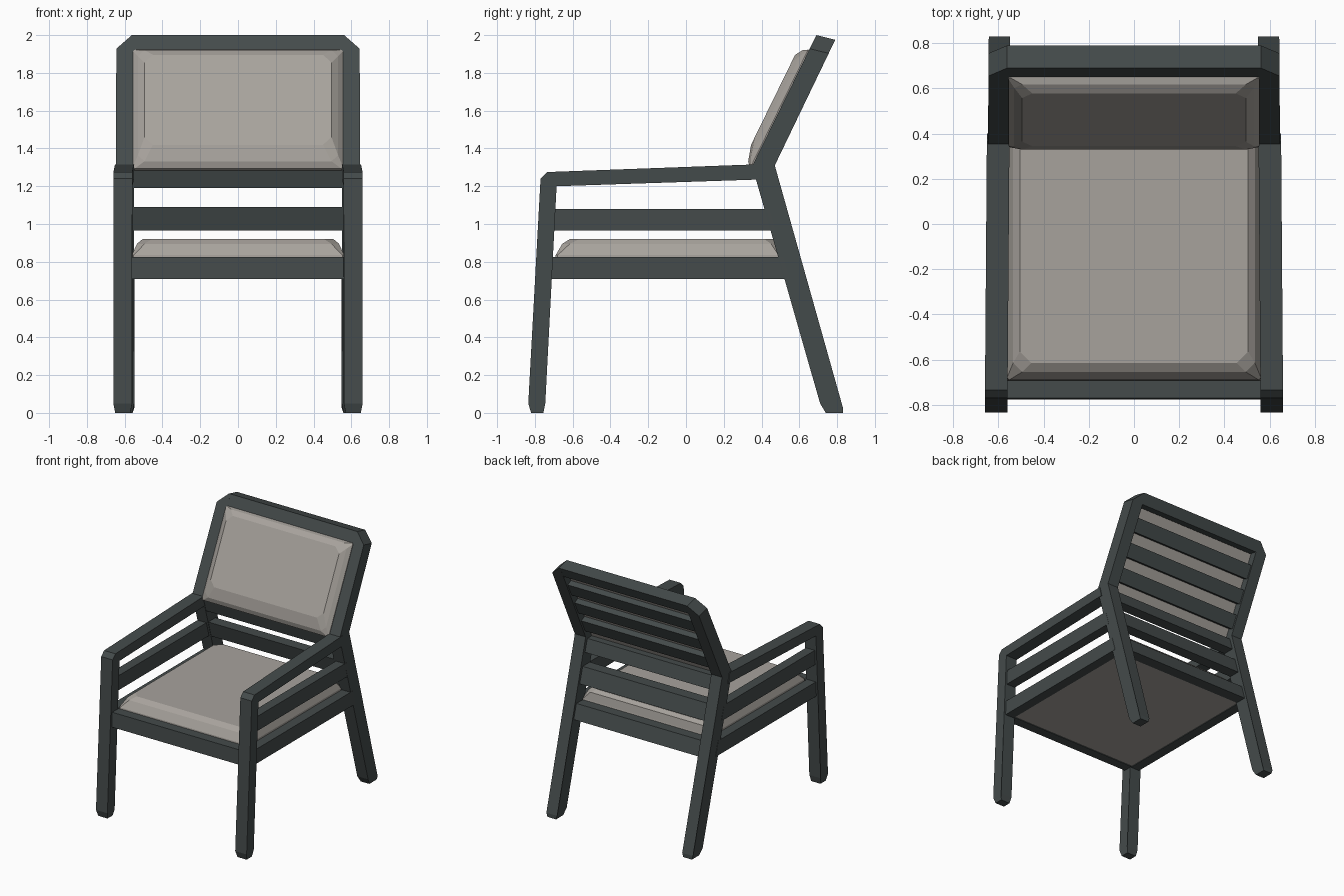
import bpy, bmesh, math
from mathutils import Vector, Matrix

if "Cube" in bpy.data.objects:
    bpy.data.objects.remove(bpy.data.objects["Cube"])


def material(name, rgb):
    m = bpy.data.materials.new(name)
    m.diffuse_color = (*rgb, 1)
    m.use_nodes = True
    m.node_tree.nodes["Principled BSDF"].inputs["Base Color"].default_value = m.diffuse_color
    return m


FRAME = material("dark slate frame", (0.058, 0.070, 0.070))
FABRIC = material("warm grey fabric", (0.39, 0.365, 0.335))


def finish(name, bm, mat, mirror=False):
    bmesh.ops.recalc_face_normals(bm, faces=bm.faces)
    me = bpy.data.meshes.new(name)
    bm.to_mesh(me)
    bm.free()
    me.materials.append(mat)
    ob = bpy.data.objects.new(name, me)
    bpy.context.collection.objects.link(ob)
    if mirror:
        ob.modifiers.new("mirror", "MIRROR").use_clip = False
    return ob


def prism(points, x0, x1):
    """Extrude a side profile of (y, z) points from x0 to x1."""
    bm = bmesh.new()
    face = bm.faces.new([bm.verts.new((x0, y, z)) for y, z in points])
    new = bmesh.ops.extrude_face_region(bm, geom=[face])["geom"]
    for v in new:
        if isinstance(v, bmesh.types.BMVert):
            v.co.x = x1
    return bm


def splay(bm):
    """Sides close in slightly to the back; feet are narrowed."""
    mid = 0.61
    for v in bm.verts:
        if v.co.z < 0.01:
            v.co.x += 0.01 if v.co.x < mid else -0.01
        v.co.x -= 0.012 * (v.co.y + 0.8) / 1.6


# Front legs with the arms in one bent profile
bm = prism([(-0.82, 0), (-0.755, 0), (-0.745, 0.05), (-0.685, 1.20), (0.40, 1.236),
            (0.38, 1.316), (-0.735, 1.275), (-0.77, 1.24), (-0.835, 0.05)], 0.56, 0.66)
splay(bm)
finish("front_leg_and_arm", bm, FRAME, True)

# Back legs bending into the backrest posts, with the top corner cut off
bm = prism([(0.74, 0), (0.83, 0), (0.83, 0.03), (0.47, 1.31), (0.79, 1.975),
            (0.69, 2.0), (0.352, 1.31), (0.372, 1.23), (0.71, 0.05)], 0.56, 0.655)
splay(bm)
cut = Vector((0.08, -0.035, -0.07)).cross(Vector((0, 0.1, -0.025)))
if cut.z < 0:
    cut = -cut
res = bmesh.ops.bisect_plane(bm, geom=bm.verts[:] + bm.edges[:] + bm.faces[:],
                             plane_co=(0.562, 0.69, 2.0), plane_no=cut, clear_outer=True)
bmesh.ops.holes_fill(bm, edges=[e for e in bm.edges if e.is_boundary])
finish("back_leg_and_post", bm, FRAME, True)

# Side rails
for name, z0, z1 in (("side_seat_rail", 0.71, 0.825), ("side_arm_rail", 0.965, 1.08)):
    yf, yb = -0.72, lambda z: 0.40 + (1.23 - z) * 0.288
    bm = prism([(yf, z0), (yb(z0), z0), (yb(z1), z1), (yf, z1)], 0.568, 0.645)
    finish(name, bm, FRAME, True)

# Front rail
finish("front_seat_rail", prism([(-0.777, 0.71), (-0.70, 0.71), (-0.692, 0.825), (-0.771, 0.825)],
                                -0.58, 0.58), FRAME)

# Rails between the back legs, tilted with them
for name, z0, z1 in (("back_seat_rail", 0.71, 0.825), ("back_middle_rail", 0.965, 1.09),
                     ("back_upper_rail", 1.19, 1.29)):
    y = lambda z: 0.375 + (1.23 - z) * 0.288
    bm = prism([(y(z0), z0), (y(z0) + 0.09, z0), (y(z1) + 0.09, z1), (y(z1), z1)], -0.57, 0.57)
    finish(name, bm, FRAME)

# Top rail of the backrest
finish("top_rail", prism([(0.69, 2.0), (0.79, 1.975), (0.752, 1.897), (0.651, 1.92)],
                         -0.562, 0.562), FRAME)

# Backrest slats; u runs up the backrest, w runs into its thickness
UP, BACK = Vector((0.44, 0.898)), Vector((0.898, -0.44))


def back_point(u, w):
    p = Vector((0.352, 1.31)) + UP * u + BACK * w
    return (p.x, p.y)


for i in range(3):
    u0 = 0.10 + i * 0.195
    u1 = u0 + 0.11
    finish("back_slat_%d" % (i + 1),
           prism([back_point(u0, 0.04), back_point(u0, 0.09), back_point(u1, 0.09),
                  back_point(u1, 0.04)], -0.56, 0.56), FRAME)


def cushion(name, layers, matrix=None):
    """Stack corner-cut rectangles: (half x, y0, y1, corner cut, z)."""
    bm = bmesh.new()
    rings = []
    for hx, y0, y1, c, z in layers:
        pts = [(-hx + c, y0), (hx - c, y0), (hx, y0 + c), (hx, y1 - c),
               (hx - c, y1), (-hx + c, y1), (-hx, y1 - c), (-hx, y0 + c)]
        rings.append([bm.verts.new((x, y, z)) for x, y in pts])
    for a, b in zip(rings, rings[1:]):
        for i in range(8):
            j = (i + 1) % 8
            bm.faces.new((a[i], a[j], b[j], b[i]))
    bm.faces.new(rings[0][::-1])
    bm.faces.new(rings[-1])
    if matrix:
        bm.transform(matrix)
    finish(name, bm, FABRIC)


# Seat cushion
cushion("seat_cushion", [(0.568, -0.70, 0.53, 0.005, 0.715), (0.562, -0.69, 0.50, 0.01, 0.835),
                         (0.535, -0.655, 0.49, 0.04, 0.895), (0.505, -0.615, 0.465, 0.05, 0.92)])

# Back cushion, built flat and leaned back
lean = Matrix(((1, 0, 0, 0), (0, UP.x, -BACK.x, 0.352), (0, UP.y, -BACK.y, 1.31), (0, 0, 0, 1)))
cushion("back_cushion", [(0.558, -0.02, 0.685, 0.005, -0.045), (0.556, -0.02, 0.68, 0.01, 0.005),
                         (0.53, 0.01, 0.665, 0.035, 0.03), (0.495, 0.095, 0.625, 0.045, 0.055)], lean)
